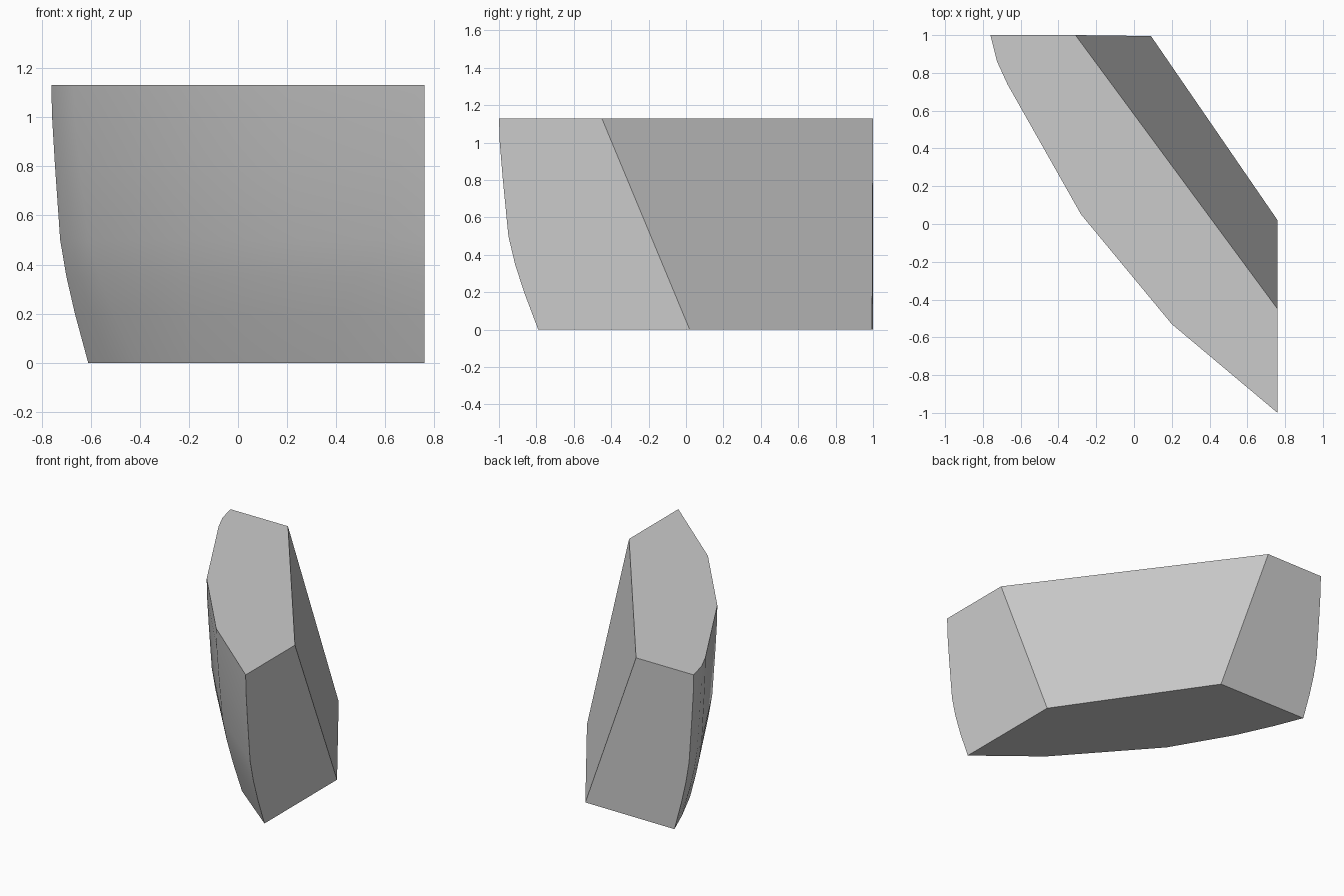
import bpy
import bmesh
from mathutils import Vector

cube = bpy.data.objects.get("Cube")
if cube:
    bpy.data.objects.remove(cube, do_unlink=True)

HEIGHT = 1.13

# Curved outer side: matching outlines at the base and at the top
base_curve = [(-0.61, 1), (-0.53, 0.80), (-0.41, 0.54), (-0.17, 0.13), (0.36, -0.47), (0.76, -0.79)]
top_curve = [(-0.76, 1), (-0.725, 0.86), (-0.67, 0.74), (-0.28, 0.05), (0.20, -0.53), (0.76, -1)]
# Height and how far the side has swelled from base outline to top outline
swell = [(0, 0), (0.2, 0.36), (0.35, 0.59), (0.5, 0.76), (0.8, 0.9), (1.0, 0.98), (HEIGHT, 1)]
# Leaning flat back: base and top edges
base_back = [(0.76, 0.02), (0.09, 0.995)]
top_back = [(0.76, -0.45), (-0.31, 1)]

bm = bmesh.new()


def point(xy, z):
    return bm.verts.new((xy[0], xy[1], z))


rows = [[point(Vector(a).lerp(Vector(b), t), z) for a, b in zip(base_curve, top_curve)]
        for z, t in swell]
low = [point(p, 0) for p in base_back]
high = [point(p, HEIGHT) for p in top_back]

# Curved side, smooth shaded
for lower, upper in zip(rows, rows[1:]):
    for i in range(len(lower) - 1):
        face = bm.faces.new((lower[i], lower[i + 1], upper[i + 1], upper[i]))
        face.smooth = True

# Flat caps: base, top, leaning back and the two ends
bm.faces.new(rows[0] + low)
bm.faces.new(rows[-1] + high)
bm.faces.new(low + high[::-1])
bm.faces.new([r[-1] for r in rows] + [high[0], low[0]])
bm.faces.new([r[0] for r in rows] + [high[1], low[1]])
bmesh.ops.recalc_face_normals(bm, faces=bm.faces)

mesh = bpy.data.meshes.new("curved_block")
bm.to_mesh(mesh)
bm.free()
block = bpy.data.objects.new("curved_block", mesh)
bpy.context.collection.objects.link(block)

# Plain grey material
grey = bpy.data.materials.new("light_grey")
grey.use_nodes = True
color = (0.6, 0.6, 0.6, 1)
grey.diffuse_color = color
grey.node_tree.nodes["Principled BSDF"].inputs["Base Color"].default_value = color
mesh.materials.append(grey)

# Soft curved side with crisp outer edges
bpy.ops.object.select_all(action="DESELECT")
block.select_set(True)
bpy.context.view_layer.objects.active = block
bpy.ops.object.shade_smooth_by_angle(angle=0.55)
